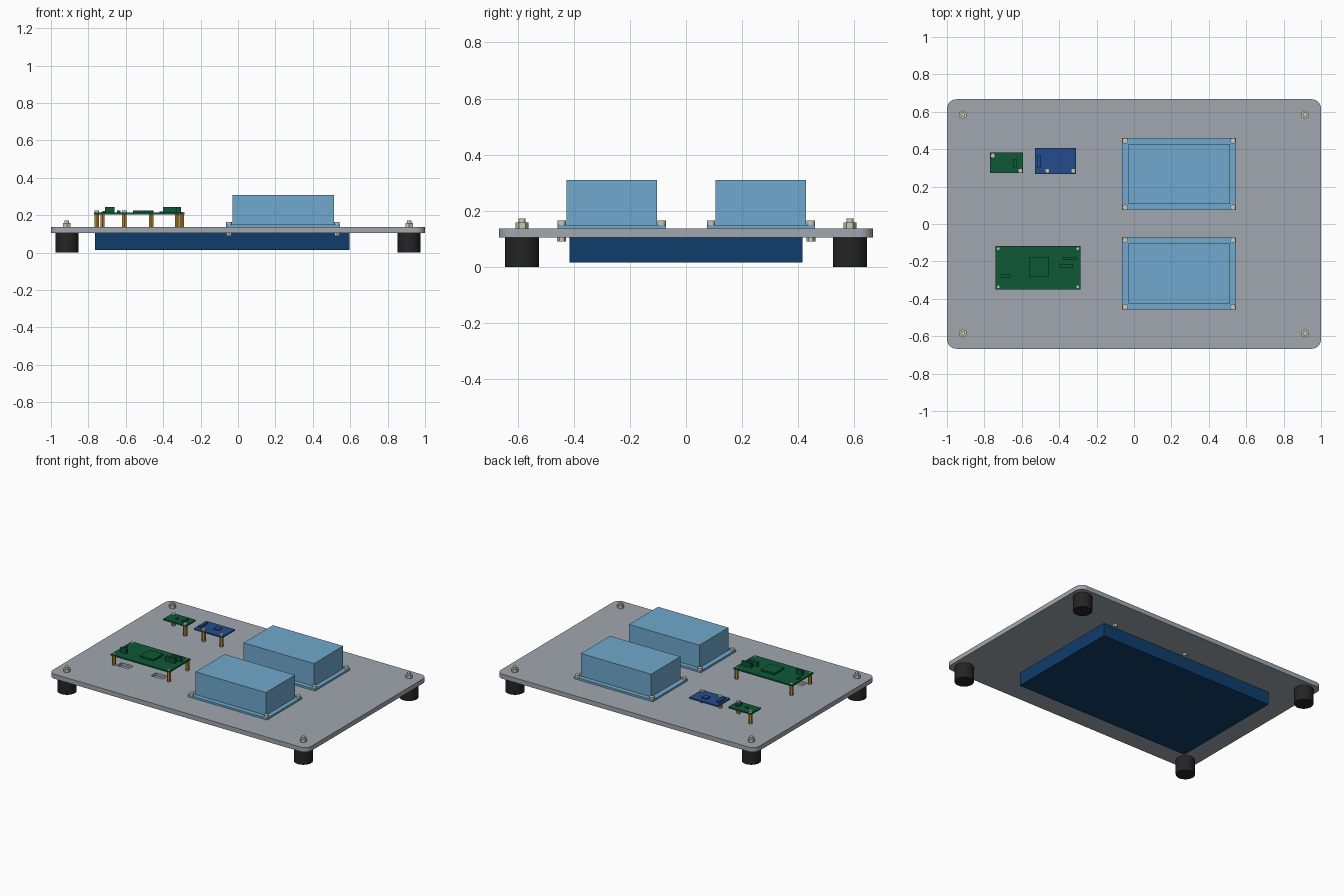
import bpy, bmesh, math

if "Cube" in bpy.data.objects:
    bpy.data.objects.remove(bpy.data.objects["Cube"], do_unlink=True)


def material(name, rgb):
    # 8-bit colour converted to linear
    lin = [((c / 255 + 0.055) / 1.055) ** 2.4 for c in rgb]
    m = bpy.data.materials.new(name)
    m.use_nodes = True
    m.diffuse_color = (*lin, 1)
    m.node_tree.nodes["Principled BSDF"].inputs["Base Color"].default_value = (*lin, 1)
    return m


GREY = material("plate grey", (160, 167, 175))
SKY = material("light blue", (112, 169, 205))
NAVY = material("navy blue", (15, 61, 107))
BLACK = material("rubber black", (36, 36, 36))
GREEN = material("board green", (14, 88, 54))
BLUE = material("board blue", (35, 76, 142))
BRASS = material("brass", (184, 134, 42))
STEEL = material("pale steel", (203, 200, 184))


def finish(name, bm, mat):
    me = bpy.data.meshes.new(name)
    bm.to_mesh(me)
    bm.free()
    ob = bpy.data.objects.new(name, me)
    bpy.context.collection.objects.link(ob)
    if mat:
        me.materials.append(mat)
    return ob


def box(name, x0, x1, y0, y1, z0, z1, mat, corner=0):
    bm = bmesh.new()
    bmesh.ops.create_cube(bm, size=1)
    for v in bm.verts:
        v.co.x = x1 if v.co.x > 0 else x0
        v.co.y = y1 if v.co.y > 0 else y0
        v.co.z = z1 if v.co.z > 0 else z0
    if corner:
        upright = [e for e in bm.edges
                   if abs(e.verts[0].co.z - e.verts[1].co.z) > 0.001]
        bmesh.ops.bevel(bm, geom=upright, offset=corner, segments=6,
                        profile=0.5, affect='EDGES')
    return finish(name, bm, mat)


def rod(name, x, y, z0, z1, r, mat, sides=24):
    bm = bmesh.new()
    bmesh.ops.create_cone(bm, cap_ends=True, segments=sides, radius1=r,
                          radius2=r, depth=z1 - z0)
    bmesh.ops.translate(bm, verts=bm.verts, vec=(x, y, (z0 + z1) / 2))
    if sides > 6:
        for f in bm.faces:
            f.smooth = abs(f.normal.z) < 0.5
        for e in bm.edges:
            e.smooth = all(f.smooth for f in e.link_faces)
    return finish(name, bm, mat)


BOTTOM, TOP = 0.105, 0.137

# Base plate with two shallow cable slots
plate = box("base_plate", -1, 1, -0.667, 0.667, BOTTOM, TOP, GREY, 0.05)
for x in (-0.66, -0.395):
    cutter = box("slot_cutter", x - 0.045, x + 0.045, -0.333, -0.28,
                 TOP - 0.02, TOP + 0.02, None)
    cutter.hide_render = True
    cutter.hide_viewport = True
    cutter.display_type = 'WIRE'
    cut = plate.modifiers.new("slot", 'BOOLEAN')
    cut.object = cutter
    cut.operation = 'DIFFERENCE'
    cut.solver = 'EXACT'

# Underside housing
box("lower_housing", -0.765, 0.597, -0.415, 0.415, 0.015, BOTTOM, NAVY)

# Rubber feet with studs and nuts
for x in (-0.915, 0.915):
    for y in (-0.584, 0.584):
        rod("foot", x, y, 0, BOTTOM, 0.061, BLACK, 40)
        rod("foot_nut", x, y, TOP, 0.158, 0.023, STEEL, 6)
        rod("foot_stud", x, y, TOP, 0.172, 0.012, STEEL)

# Two flanged covers, bolted at the corners
for cy in (-0.265, 0.267):
    box("cover_flange", -0.065, 0.545, cy - 0.193, cy + 0.193, TOP, 0.15, SKY)
    box("cover_body", -0.03, 0.514, cy - 0.161, cy + 0.161, 0.15, 0.309, SKY)
    for x in (-0.048, 0.529):
        for dy in (-0.178, 0.178):
            y = cy + dy
            rod("cover_screw", x, y, 0.15, 0.165, 0.015, STEEL)
            if abs(y) > 0.42:
                rod("cover_nut", x, y, 0.09, BOTTOM, 0.016, STEEL, 6)


def board(name, x0, x1, y0, y1, mat, posts, chips, screw_r, screw_h):
    z0, z1 = 0.204, 0.214
    box(name, x0, x1, y0, y1, z0, z1, mat)
    for x, y in posts:
        rod(name + "_standoff", x, y, TOP, z0, 0.013, BRASS, 6)
        rod(name + "_screw", x, y, z1, z1 + screw_h, screw_r, STEEL, 16)
    for cx, cy, w, d, h in chips:
        box(name + "_chip", cx - w / 2, cx + w / 2, cy - d / 2, cy + d / 2,
            z1, z1 + h, mat)


# Circuit boards on standoffs
board("main_board", -0.74, -0.286, -0.35, -0.117, GREEN,
      [(x, y) for x in (-0.725, -0.3) for y in (-0.336, -0.132)],
      [(-0.508, -0.23, 0.105, 0.105, 0.012),
       (-0.685, -0.28, 0.05, 0.018, 0.031),
       (-0.342, -0.185, 0.075, 0.016, 0.031),
       (-0.363, -0.225, 0.075, 0.018, 0.031),
       (-0.718, -0.22, 0.012, 0.03, 0.008)], 0.007, 0.002)
board("small_board", -0.771, -0.594, 0.274, 0.381, GREEN,
      [(-0.755, 0.366), (-0.608, 0.285)],
      [(-0.638, 0.325, 0.02, 0.045, 0.012),
       (-0.70, 0.325, 0.02, 0.02, 0.006)], 0.013, 0.01)
board("blue_board", -0.53, -0.309, 0.268, 0.406, BLUE,
      [(-0.464, 0.284), (-0.325, 0.284)],
      [(-0.506, 0.335, 0.02, 0.07, 0.012),
       (-0.4, 0.35, 0.04, 0.04, 0.006)], 0.013, 0.01)
